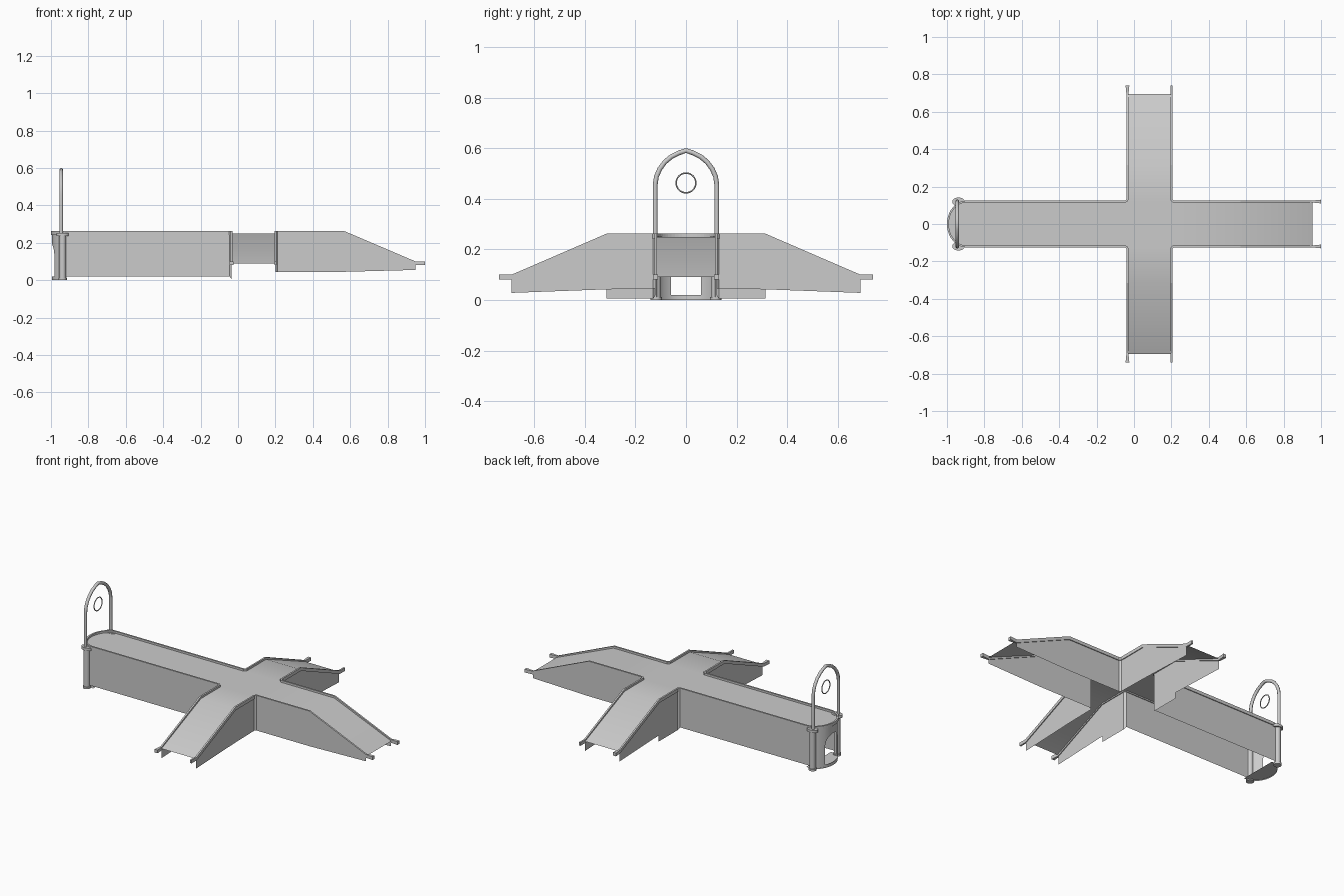
import bpy, bmesh, math
from mathutils import Vector

if "Cube" in bpy.data.objects:
    bpy.data.objects.remove(bpy.data.objects["Cube"])

grey = bpy.data.materials.new("plain grey")
grey.use_nodes = True
COLOR = (0.6, 0.6, 0.6, 1)
grey.diffuse_color = COLOR
grey.node_tree.nodes["Principled BSDF"].inputs["Base Color"].default_value = COLOR

XL, XR, W = -0.035, 0.2, 0.12     # crossing edges and half width of the long arm
DECK, TOP, LOW = 0.25, 0.262, 0.1  # deck, rail top and ramp foot heights
END_X, END_A = -0.895, 0.1        # rounded end
POST_X = -0.945
C = 0.01                          # corner chamfer


def finish(name, bm, smooth=None):
    bmesh.ops.remove_doubles(bm, verts=bm.verts, dist=0.0005)
    me = bpy.data.meshes.new(name)
    bm.to_mesh(me)
    bm.free()
    me.materials.append(grey)
    ob = bpy.data.objects.new(name, me)
    bpy.context.collection.objects.link(ob)
    if smooth:
        select(ob)
        bpy.ops.object.shade_smooth_by_angle(angle=math.radians(smooth))
    return ob


def select(ob):
    bpy.ops.object.select_all(action='DESELECT')
    ob.select_set(True)
    bpy.context.view_layer.objects.active = ob


def face(bm, pts):
    bm.faces.new([bm.verts.new(p) for p in pts])


def end_arc(t, grow=0.0):
    return (END_X - (END_A + grow) * math.cos(t), (W + grow) * math.sin(t))


def rail(name, path, s, width=0.01, height=0.02):
    """Sweep an upright rectangle along the path, mitred in plan."""
    pts = [Vector((x, y * s, z)) for x, y, z in path]
    bm = bmesh.new()
    rings = []
    for i, p in enumerate(pts):
        a = (p - pts[max(i - 1, 0)]).to_2d()
        b = (pts[min(i + 1, len(pts) - 1)] - p).to_2d()
        a, b = (a or b).normalized(), (b or a).normalized()
        t = (a + b).normalized()
        n = Vector((-t.y, t.x, 0)) * (width / 2 / max(t.dot(a), 0.5))
        down = Vector((0, 0, -height))
        rings.append([bm.verts.new(q) for q in (p + n, p - n, p - n + down, p + n + down)])
    for r, q in zip(rings, rings[1:]):
        for k in range(4):
            bm.faces.new((r[k], r[k - 1], q[k - 1], q[k]))
    bm.faces.new(rings[0])
    bm.faces.new(rings[-1][::-1])
    bmesh.ops.recalc_face_normals(bm, faces=bm.faces)
    finish(name, bm)


def wall(name, path, s):
    """Upright sheet through (x, y, top, bottom) stations."""
    bm = bmesh.new()
    for (x, y, t, b), (u, v, t2, b2) in zip(path, path[1:]):
        face(bm, [(x, y * s, t), (x, y * s, b), (u, v * s, b2), (u, v * s, t2)][::s])
    finish(name, bm)


# Deck: long arm with round end, crossing and three ramps
bm = bmesh.new()
arc = [end_arc(math.pi * (i / 24 - 0.5)) for i in range(25)]
face(bm, [(x, y, DECK) for x, y in reversed(arc)] + [(XL, -W, DECK), (XR, -W, DECK),
                                                     (XR, W, DECK), (XL, W, DECK)])
for (a, za), (b, zb) in (((XR, DECK), (0.57, DECK)), ((0.57, DECK), (0.955, 0.09))):
    face(bm, [(a, -W, za), (b, -W, zb), (b, W, zb), (a, W, za)])
for s in (1, -1):
    for (a, za), (b, zb) in (((W, DECK), (0.315, DECK)), ((0.315, DECK), (0.695, 0.09))):
        face(bm, [(XL, a * s, za), (XR, a * s, za), (XR, b * s, zb), (XL, b * s, zb)][::s])
finish("deck", bm, 60)

# Rails and walls, repeated on both sides
foot_y = [(0.315, TOP), (0.69, LOW), (0.74, LOW)]
for s, side in ((1, "back"), (-1, "front")):
    rail(side + "_left_rail",
         [(1.0, W, LOW), (0.95, W, LOW), (0.57, W, TOP), (XR + C, W, TOP), (XR, W + C, TOP)]
         + [(XR, y, z) for y, z in foot_y], s)
    rail(side + "_right_rail",
         [(XL, y, z) for y, z in reversed(foot_y)]
         + [(XL, W + C, TOP), (XL - C, W, TOP)]
         + [end_arc(math.pi / 2 * (1 - i / 12)) + (TOP,) for i in range(13)], s)
    wall(side + "_left_wall",
         [(0.95, W, 0.085, 0.055), (0.57, W, DECK, 0.045), (XR + C, W, DECK, 0.045),
          (XR, W + C, DECK, 0.045), (XR, 0.315, DECK, 0.042), (XR, 0.69, 0.085, 0.028)], s)
    wall(side + "_right_wall",
         [(XL, 0.69, 0.085, 0.028), (XL, 0.315, DECK, 0.042), (XL, 0.315, DECK, 0.005),
          (XL, W + C, DECK, 0.005), (XL - C, W, DECK, 0.02), (-0.93, W, DECK, 0.02)], s)

    # Post with foot and collar
    for part, r, z0, z1 in (("post", 0.018, 0, 0.24), ("post_foot", 0.023, 0, 0.012),
                            ("post_collar", 0.024, 0.236, 0.252)):
        bm = bmesh.new()
        bmesh.ops.create_cone(bm, cap_ends=True, segments=16, radius1=r, radius2=r, depth=z1 - z0)
        stretch = 1.4 if part == "post_collar" else 1
        for v in bm.verts:
            v.co = (POST_X + v.co.x * stretch + 0.007, s * 0.118 + v.co.y, v.co.z + (z0 + z1) / 2)
        finish(side + "_" + part, bm, 40)

# Rounded end wall with an arched doorway
bm = bmesh.new()
DOOR, SPRING, SILL = 0.06, 0.135, 0.02
edge = math.asin(DOOR / W)
angles = [-1.35, -1.1, -0.8] + [edge * (i / 8 - 1) for i in range(17)] + [0.8, 1.1, 1.35]
for t, u in zip(angles, angles[1:]):
    (x, y), (x2, y2) = end_arc(t), end_arc(u)
    if abs(t + u) / 2 < edge:
        h, h2 = (SPRING + math.sqrt(max(DOOR ** 2 - q * q, 0)) for q in (y, y2))
        spans = [((0, SILL), (0, SILL)), ((h, DECK), (h2, DECK))]
    else:
        spans = [((0, DECK), (0, DECK))]
    for (b, c), (b2, c2) in spans:
        face(bm, [(x, y, c), (x, y, b), (x2, y2, b2), (x2, y2, c2)][::-1])
finish("doorway_wall", bm, 40)

# Floor inside the doorway
bm = bmesh.new()
face(bm, [(x, y, 0.006) for x, y in reversed(arc)])
finish("doorway_floor", bm)


def tube(name, pts, radius, closed=False):
    cu = bpy.data.curves.new(name, 'CURVE')
    cu.dimensions = '3D'
    cu.bevel_depth = radius
    cu.bevel_resolution = 2
    cu.use_fill_caps = True
    sp = cu.splines.new('POLY')
    sp.points.add(len(pts) - 1)
    for p, (y, z) in zip(sp.points, pts):
        p.co = (POST_X, y, z, 1)
    sp.use_cyclic_u = closed
    cu.materials.append(grey)
    ob = bpy.data.objects.new(name, cu)
    bpy.context.collection.objects.link(ob)
    select(ob)
    bpy.ops.object.convert(target='MESH')
    bpy.ops.object.shade_smooth_by_angle(angle=math.radians(50))


# Pointed arch and the ring hanging within it
half = [(0.122, 0.245), (0.122, 0.455), (0.117, 0.488), (0.104, 0.518), (0.084, 0.545),
        (0.058, 0.567), (0.028, 0.582)]
tube("arch", half + [(0, 0.591)] + [(-y, z) for y, z in reversed(half)], 0.0095)
tube("ring", [(0.039 * math.cos(a * math.pi / 16), 0.463 + 0.039 * math.sin(a * math.pi / 16))
              for a in range(32)], 0.003, True)
